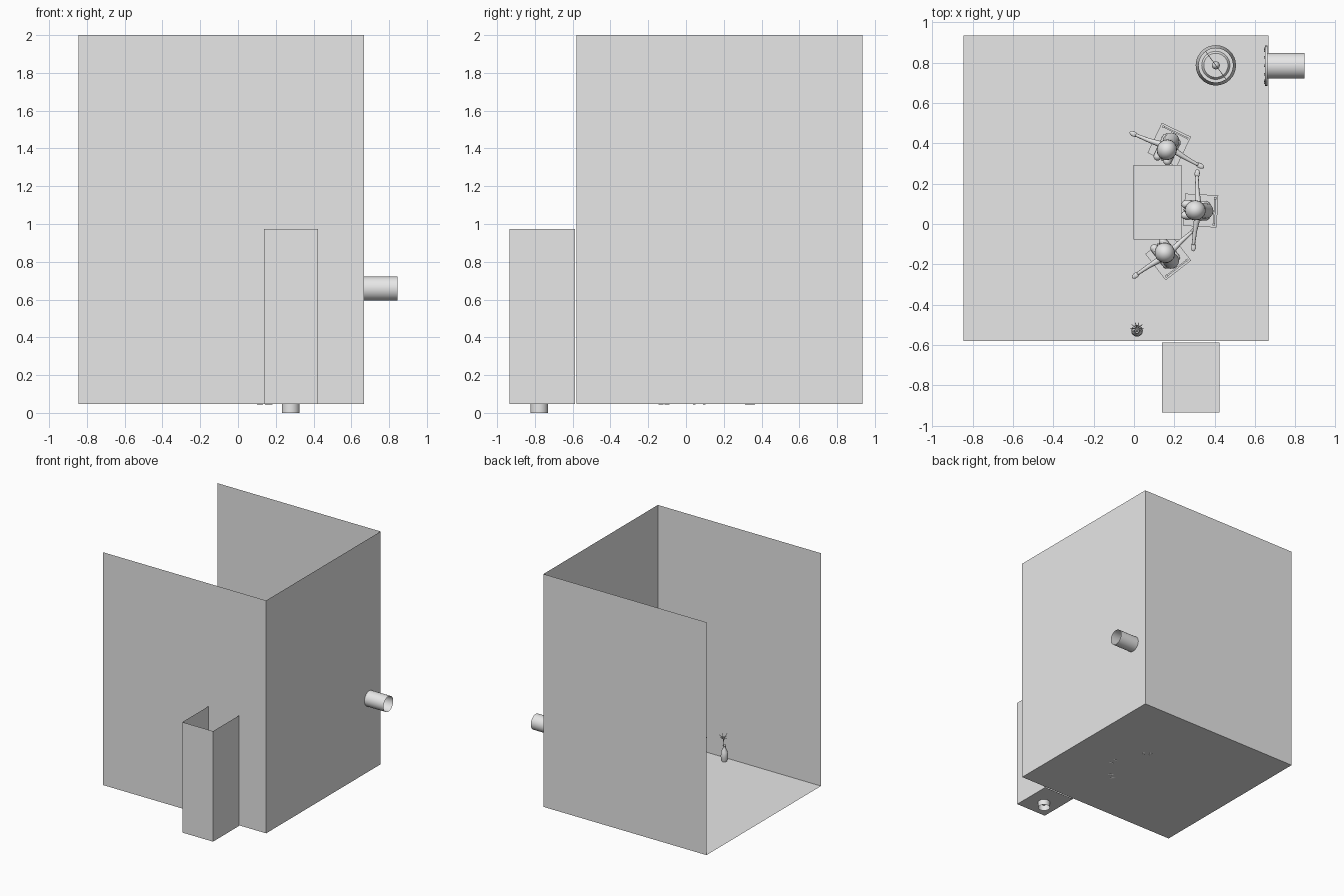
import bpy, bmesh, math
from mathutils import Matrix, Vector

if "Cube" in bpy.data.objects:
    bpy.data.objects.remove(bpy.data.objects["Cube"])

grey = bpy.data.materials.new("plain_grey")
grey.diffuse_color = (0.8, 0.8, 0.8, 1)
grey.use_nodes = True
grey.node_tree.nodes["Principled BSDF"].inputs["Base Color"].default_value = grey.diffuse_color
FLOOR = 0.048


def finish(bm, name, matrix=Matrix(), smooth=True):
    mesh = bpy.data.meshes.new(name)
    bm.to_mesh(mesh)
    bm.free()
    mesh.materials.append(grey)
    ob = bpy.data.objects.new(name, mesh)
    bpy.context.collection.objects.link(ob)
    ob.matrix_world = matrix
    if smooth:
        bpy.ops.object.select_all(action='DESELECT')
        ob.select_set(True)
        bpy.context.view_layer.objects.active = ob
        bpy.ops.object.shade_smooth_by_angle(angle=math.radians(40))
    return ob


def box(bm, lo, hi):
    lo, hi = Vector(lo), Vector(hi)
    m = Matrix.Translation((lo + hi) / 2) @ Matrix.Diagonal((*(hi - lo), 1))
    bmesh.ops.create_cube(bm, size=1, matrix=m)


def rod(bm, a, b, r1, r2=None, seg=12, caps=True):
    a, b = Vector(a), Vector(b)
    turn = (b - a).to_track_quat('Z', 'Y').to_matrix().to_4x4()
    bmesh.ops.create_cone(bm, cap_ends=caps, segments=seg, radius1=r1,
                          radius2=r1 if r2 is None else r2, depth=(b - a).length,
                          matrix=Matrix.Translation((a + b) / 2) @ turn)


def ball(bm, c, size):
    bmesh.ops.create_uvsphere(bm, u_segments=16, v_segments=10, radius=1,
                              matrix=Matrix.Translation(c) @ Matrix.Diagonal((*size, 1)))


def limb(bm, points, radii):
    for i, p in enumerate(points):
        ball(bm, p, [radii[i]] * 3)
        if i:
            rod(bm, points[i - 1], p, radii[i - 1], radii[i])


def lathe(bm, profile, seg=24):
    rings = [[bm.verts.new((r * math.cos(k * math.tau / seg), r * math.sin(k * math.tau / seg), z))
              for k in range(seg)] for r, z in profile]
    for low, high in zip(rings, rings[1:]):
        for k in range(seg):
            n = (k + 1) % seg
            bm.faces.new((low[k], low[n], high[n], high[k]))


def open_shell(name, lo, hi, missing):
    # thin-walled box without its lid and one wall
    bm = bmesh.new()
    box(bm, lo, hi)
    bm.normal_update()
    gone = [f for f in bm.faces if f.normal.z > 0.9 or f.normal.dot(Vector(missing)) > 0.9]
    bmesh.ops.delete(bm, geom=gone, context='FACES')
    finish(bm, name, smooth=False)


# room (left side open) and small shaft in front (back side open)
open_shell("room_shell", (-0.845, -0.581, FLOOR), (0.668, 0.935, 2.0), (-1, 0, 0))
open_shell("front_shaft", (0.138, -0.935, FLOOR), (0.423, -0.588, 0.974), (0, 1, 0))

# open pipes
bm = bmesh.new()
rod(bm, (0.279, -0.777, 0), (0.279, -0.777, FLOOR + 0.002), 0.047, seg=32, caps=False)
finish(bm, "drain_pipe")
bm = bmesh.new()
rod(bm, (0.65, 0.785, 0.658), (0.845, 0.785, 0.658), 0.064, seg=32, caps=False)
finish(bm, "wall_pipe")

# bolted flange on the inside of the right wall
bm = bmesh.new()
lathe(bm, [(0.064, 0), (0.1, 0), (0.1, 0.012), (0.064, 0.012), (0.064, 0)], 32)
for k in range(12):
    t = k * math.tau / 12
    x, y = 0.085 * math.cos(t), 0.085 * math.sin(t)
    rod(bm, (x, y, -0.006), (x, y, 0.002), 0.006, seg=6)
finish(bm, "pipe_flange", Matrix.Translation((0.65, 0.785, 0.658)) @ Matrix.Rotation(math.pi / 2, 4, 'Y'))

# table
bm = bmesh.new()
box(bm, (-0.003, -0.077, 0.29), (0.235, 0.292, 0.305))
for x in (0.012, 0.22):
    for y in (-0.062, 0.277):
        box(bm, (x - 0.008, y - 0.008, FLOOR), (x + 0.008, y + 0.008, 0.29))
finish(bm, "table", smooth=False)


def chair(m):
    bm = bmesh.new()
    box(bm, (-0.11, -0.08, 0.18), (0.055, 0.08, 0.195))
    for y in (-0.065, 0.065):
        box(bm, (0.035, y - 0.006, FLOOR), (0.047, y + 0.006, 0.18))
        box(bm, (-0.102, y - 0.006, FLOOR), (-0.09, y + 0.006, 0.40))
    for z in (0.26, 0.31, 0.36):
        box(bm, (-0.1, -0.06, z), (-0.092, 0.06, z + 0.03))
    finish(bm, "chair", m, smooth=False)


def person(m):
    bm = bmesh.new()
    limb(bm, [(-0.05, 0, 0.235), (-0.025, 0, 0.31), (-0.012, 0, 0.36)], [0.04, 0.036, 0.036])
    rod(bm, (-0.01, 0, 0.37), (0, 0, 0.43), 0.016)
    finish(bm, "torso", m)
    bm = bmesh.new()
    ball(bm, (0, 0, 0.46), (0.052, 0.05, 0.062))
    ball(bm, (0.052, 0, 0.452), (0.008, 0.006, 0.009))
    finish(bm, "head", m)
    for s, side in ((1, "left"), (-1, "right")):
        bm = bmesh.new()
        limb(bm, [(-0.012, s * 0.035, 0.375), (-0.004, s * 0.1, 0.365), (0, s * 0.165, 0.355)],
             [0.016, 0.011, 0.008])
        ball(bm, (0, s * 0.182, 0.352), (0.013, 0.022, 0.007))
        finish(bm, side + "_arm", m)
        bm = bmesh.new()
        limb(bm, [(-0.05, s * 0.024, 0.222), (0.05, s * 0.027, 0.218), (0.018, s * 0.027, 0.07)],
             [0.025, 0.02, 0.012])
        ball(bm, (0.033, s * 0.027, 0.057), (0.034, 0.014, 0.013))
        finish(bm, side + "_leg", m)


# three seated people round the table
for x, y, turn in ((0.304, 0.068, 177), (0.163, 0.368, 244.4), (0.153, -0.143, 127.7)):
    m = Matrix.Translation((x, y, 0)) @ Matrix.Rotation(math.radians(turn), 4, 'Z')
    chair(m)
    person(m)

# floor lamp
lamp = Matrix.Translation((0.406, 0.787, 0))
bm = bmesh.new()
rod(bm, (0, 0, FLOOR), (0, 0, 0.062), 0.07, 0.06, 32)
rod(bm, (0, 0, 0.06), (0, 0, 0.66), 0.007)
rod(bm, (-0.05, 0.068, 0.765), (0.05, -0.068, 0.765), 0.002, seg=6)
finish(bm, "lamp_stand", lamp)
bm = bmesh.new()
lathe(bm, [(0.1, 0.61), (0.085, 0.77)], 32)
finish(bm, "lamp_shade", lamp)
bm = bmesh.new()
ball(bm, (0, 0, 0.69), (0.02, 0.02, 0.03))
finish(bm, "lamp_bulb", lamp)

# vase with a spiky plant
vase = Matrix.Translation((0.015, -0.53, 0))
bm = bmesh.new()
lathe(bm, [(0.001, FLOOR), (0.02, FLOOR), (0.029, 0.085), (0.026, 0.125), (0.012, 0.155),
           (0.01, 0.17), (0.014, 0.18)], 16)
finish(bm, "vase", vase)
bm = bmesh.new()
rod(bm, (0, 0, 0.06), (0, 0.012, 0.245), 0.003, seg=6)
for k in range(10):
    t = k * math.tau / 10
    rise = 0.025 if k % 2 else -0.005
    rod(bm, (0, 0.012, 0.24), (0.034 * math.cos(t), 0.012 + 0.034 * math.sin(t), 0.25 + rise),
        0.004, 0.001, 6)
finish(bm, "plant", vase)
